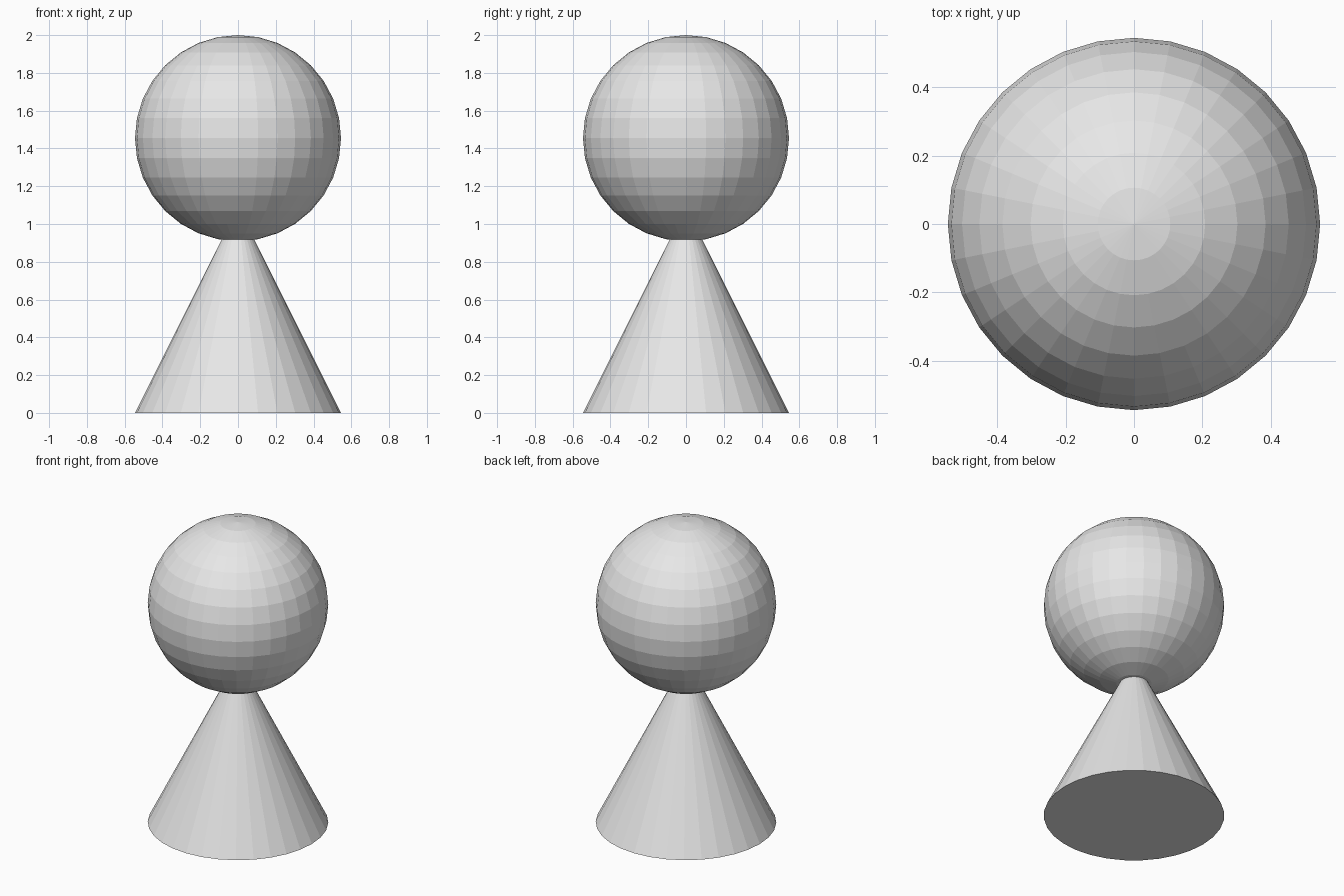
import bpy

default_cube = bpy.data.objects.get("Cube")
if default_cube:
    bpy.data.objects.remove(default_cube, do_unlink=True)

RADIUS = 6 / 11          # shared by the ball and the cone base
CONE_HEIGHT = 2 * RADIUS

grey = bpy.data.materials.new("light_grey")
grey.use_nodes = True
colour = (0.8, 0.8, 0.8, 1)
grey.diffuse_color = colour
grey.node_tree.nodes["Principled BSDF"].inputs["Base Color"].default_value = colour


def finish(name):
    """Name the newest object, colour it and keep its facets flat."""
    part = bpy.context.object
    part.name = part.data.name = name
    part.data.materials.append(grey)
    bpy.ops.object.shade_flat()


# Cone body, its tip hidden inside the ball
bpy.ops.mesh.primitive_cone_add(vertices=32, radius1=RADIUS, radius2=0,
                                depth=CONE_HEIGHT, location=(0, 0, CONE_HEIGHT / 2))
finish("cone_body")

# Faceted ball head
bpy.ops.mesh.primitive_uv_sphere_add(segments=32, ring_count=16, radius=RADIUS,
                                     location=(0, 0, 2 - RADIUS))
finish("ball_head")
